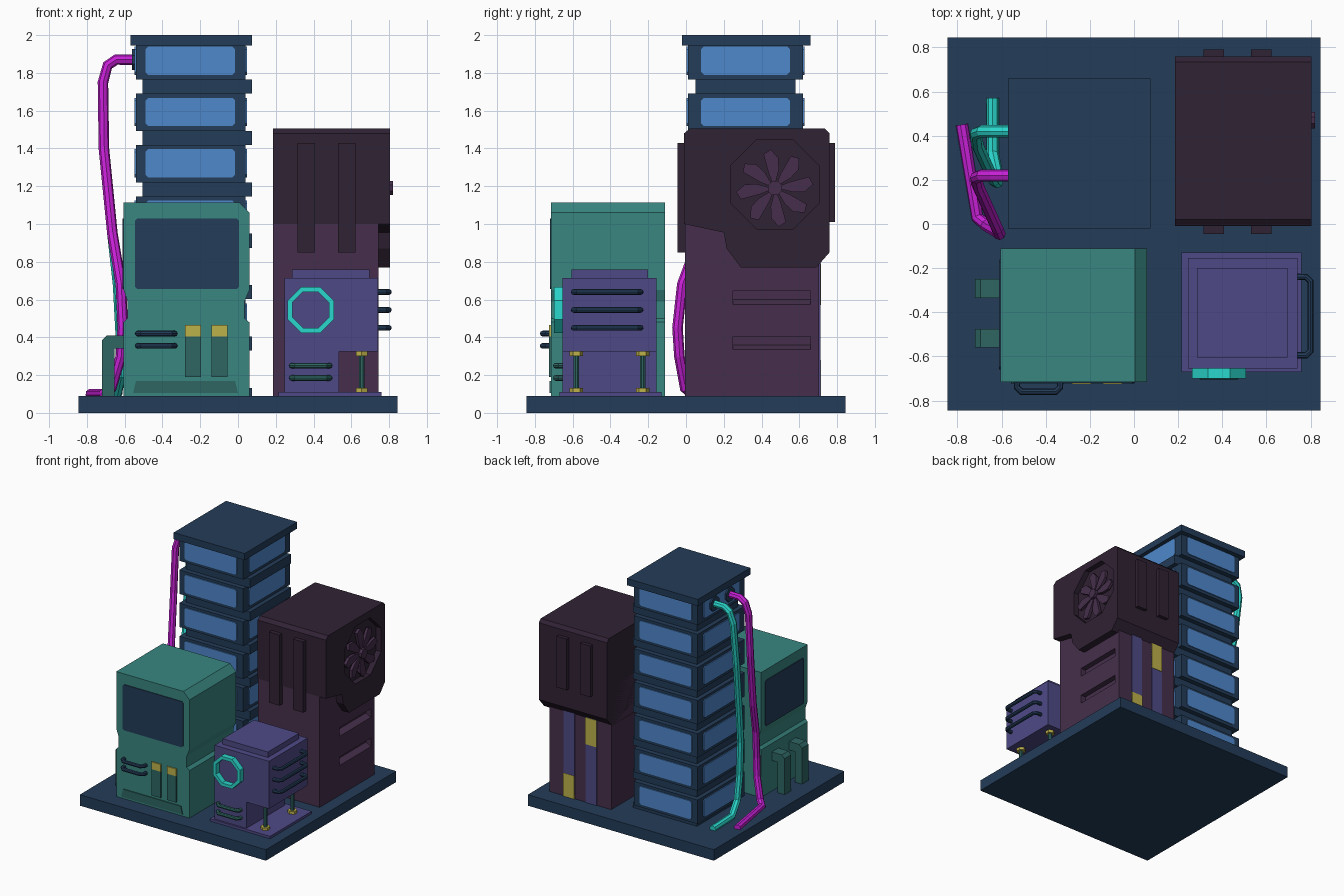
import bpy, bmesh, math

if "Cube" in bpy.data.objects:
    bpy.data.objects.remove(bpy.data.objects["Cube"])


def mat(name, r, g, b):
    lin = [((c / 255 + 0.055) / 1.055) ** 2.4 for c in (r, g, b)]
    m = bpy.data.materials.new(name)
    m.diffuse_color = (*lin, 1)
    m.use_nodes = True
    m.node_tree.nodes["Principled BSDF"].inputs["Base Color"].default_value = m.diffuse_color
    return m


NAVY = mat("navy", 35, 60, 89)
GLASS = mat("window_blue", 78, 136, 204)
GREEN = mat("sea_green", 56, 134, 128)
DKGREEN = mat("dark_green", 46, 102, 98)
PURPLE = mat("purple", 78, 73, 134)
DARK = mat("dark_plum", 48, 34, 52)
PLUM = mat("plum", 70, 47, 76)
TEAL = mat("bright_teal", 42, 215, 205)
MAGENTA = mat("magenta", 200, 32, 215)
YELLOW = mat("yellow", 190, 178, 75)


def prism(name, pts, axis, a, b, m):
    """Extrude a 2D outline along an axis from a to b."""
    put = {'x': lambda p, t: (t, p[0], p[1]),
           'y': lambda p, t: (p[0], t, p[1]),
           'z': lambda p, t: (p[0], p[1], t)}[axis]
    bm = bmesh.new()
    lo = [bm.verts.new(put(p, a)) for p in pts]
    hi = [bm.verts.new(put(p, b)) for p in pts]
    n = len(pts)
    bm.faces.new(lo)
    bm.faces.new(hi)
    for i in range(n):
        j = (i + 1) % n
        bm.faces.new((lo[i], lo[j], hi[j], hi[i]))
    bmesh.ops.recalc_face_normals(bm, faces=bm.faces)
    me = bpy.data.meshes.new(name)
    bm.to_mesh(me)
    bm.free()
    me.materials.append(m)
    ob = bpy.data.objects.new(name, me)
    bpy.context.collection.objects.link(ob)
    return ob


def rect(u0, u1, v0, v1, c=0):
    if not c:
        return [(u0, v0), (u1, v0), (u1, v1), (u0, v1)]
    return [(u0 + c, v0), (u1 - c, v0), (u1, v0 + c), (u1, v1 - c),
            (u1 - c, v1), (u0 + c, v1), (u0, v1 - c), (u0, v0 + c)]


def box(name, x0, x1, y0, y1, z0, z1, m):
    return prism(name, rect(x0, x1, y0, y1), 'z', z0, z1, m)


def ngon(cx, cy, r, n, turn=0.5):
    return [(cx + r * math.cos(math.tau * (i + turn) / n),
             cy + r * math.sin(math.tau * (i + turn) / n)) for i in range(n)]


def tube(name, pts, r, m):
    cu = bpy.data.curves.new(name, 'CURVE')
    cu.dimensions = '3D'
    cu.bevel_depth = r
    cu.bevel_resolution = 2
    cu.use_fill_caps = True
    sp = cu.splines.new('POLY')
    sp.points.add(len(pts) - 1)
    for p, co in zip(sp.points, pts):
        p.co = (*co, 1)
    tmp = bpy.data.objects.new(name + "_path", cu)
    bpy.context.collection.objects.link(tmp)
    dg = bpy.context.evaluated_depsgraph_get()
    me = bpy.data.meshes.new_from_object(tmp.evaluated_get(dg))
    bpy.data.objects.remove(tmp)
    me.materials.clear()
    me.materials.append(m)
    for p in me.polygons:
        p.use_smooth = False
    bpy.context.collection.objects.link(bpy.data.objects.new(name, me))


def handle(name, a, b, face, out, z, axis, m):
    """Bent bar from a to b, standing off a wall."""
    c = 0.02 if out > face else -0.02
    pts = [(a, face), (a, out - c), (a + .02, out), (b - .02, out), (b, out - c), (b, face)]
    tube(name, [(p, q, z) if axis == 'y' else (q, p, z) for p, q in pts], 0.015, m)


def cut(ob, cutter):
    cutter.hide_render = True
    cutter.hide_viewport = True
    md = ob.modifiers.new("cut", 'BOOLEAN')
    md.operation = 'DIFFERENCE'
    md.solver = 'EXACT'
    md.object = cutter


box("base", -.845, .845, -.845, .845, 0, .09, NAVY)

# Office tower: stacked storeys with windows on four sides
box("tower_core", -.505, .03, .05, .58, .09, 1.95, NAVY)
box("tower_roof", -.57, .075, -.02, .66, 1.945, 2, NAVY)
for i in range(7):
    z0 = 1.765 - .272 * i
    z1 = z0 + (.18 if i == 0 else .197)
    box("storey", -.54, .04, .01, .62, z0, z1, NAVY)
    box("storey_gap", -.505, .075, .05, .58, max(z0 - .075, .09), z0, NAVY)
    w0, w1 = z0 + .025, z0 + .175
    for y0, y1 in ((.003, .01), (.62, .627)):
        prism("window", rect(-.49, -.015, w0, w1, .015), 'y', y0, y1, GLASS)
    for x0, x1 in ((-.547, -.54), (.04, .047)):
        prism("window", rect(.08, .55, w0, w1, .015), 'x', x0, x1, GLASS)

# Cables from the tower roof down to the base
for y in (.22, .42):
    prism("cable_socket", ngon(y, 1.87, .06, 8), 'x', -.56, -.53, NAVY)
tube("magenta_cable", [(-.54, .22, 1.87), (-.645, .22, 1.87), (-.69, .22, 1.84), (-.715, .21, 1.75),
                       (-.71, .18, 1.4), (-.665, .08, .95), (-.62, -.02, .68), (-.61, -.045, .45),
                       (-.62, -.035, .3), (-.67, -.005, .13), (-.71, .03, .1), (-.78, .45, .1)], .028, MAGENTA)
tube("teal_cable", [(-.54, .42, 1.87), (-.645, .42, 1.87), (-.69, .42, 1.84), (-.715, .41, 1.75),
                    (-.71, .36, 1.4), (-.665, .26, .95), (-.635, .2, .68), (-.62, .19, .4),
                    (-.62, .22, .2), (-.64, .32, .11), (-.64, .57, .1)], .028, TEAL)

# Green terminal
prism("terminal_body", [(-.605, .09), (.06, .09), (.06, .48), (.035, .5), (.035, .59), (.06, .65),
                        (.06, 1.06), (.005, 1.115), (-.605, 1.115), (-.605, .65), (-.585, .59),
                        (-.585, .5), (-.605, .48)], 'y', -.715, -.11, GREEN)
prism("front_screen", rect(-.545, .005, .655, 1.03, .012), 'y', -.721, -.715, NAVY)
prism("side_screen", rect(-.66, -.16, .655, 1.03, .012), 'x', -.611, -.605, NAVY)
for z in (.355, .42):
    handle("terminal_handle", -.53, -.335, -.71, -.76, z, 'y', NAVY)
for x in (-.28, -.14):
    box("slider_track", x, x + .085, -.724, -.715, .19, .405, DKGREEN)
    box("slider_cap", x, x + .085, -.724, -.715, .405, .465, YELLOW)
prism("terminal_vent", [(-.555, .105), (0, .105), (-.015, .17), (-.54, .17)], 'y', -.722, -.715, DKGREEN)
for y in (-.56, -.335):
    prism("side_duct", [(-.72, .09), (-.655, .09), (-.655, .34), (-.6, .34), (-.6, .41),
                        (-.695, .41), (-.72, .385)], 'y', y, y + .085, DKGREEN)

# Purple generator with an open corner on two posts
box("generator_plate", .215, .76, -.67, -.13, .09, .11, PURPLE)
prism("generator_body", [(.245, .11), (.535, .11), (.535, .325), (.74, .325), (.74, .715), (.245, .715)],
      'y', -.655, -.155, PURPLE)
box("generator_lid", .285, .695, -.605, -.2, .715, .76, PURPLE)
for y in (-.58, -.23):
    prism("post", ngon(.655, y, .016, 8), 'z', .11, .325, DKGREEN)
    for z in (.11, .302):
        prism("post_nut", ngon(.655, y, .036, 6), 'z', z, z + .022, YELLOW)
for z in (.45, .545, .64):
    handle("generator_handle", -.595, -.24, .735, .80, z, 'x', NAVY)
for z in (.185, .25):
    handle("generator_rail", .285, .485, -.65, -.69, z, 'y', DKGREEN)
ring_o, ring_i = ngon(.385, .545, .132, 8), ngon(.385, .545, .104, 8)
for i in range(8):
    j = (i + 1) % 8
    prism("generator_ring", [ring_o[i], ring_o[j], ring_i[j], ring_i[i]], 'y', -.70, -.65, TEAL)

# Plum cooling tower with slots
lower = box("cooler_body", .185, .745, -.005, .705, .09, 1.1, PLUM)
for z in (.32, .56):
    slot = prism("slot_cutter", [(.70, z + .04), (.78, z - .005), (.78, z + .085), (.70, z + .085)], 'y', .25, .66, PLUM)
    cut(lower, slot)
upper = prism("cooler_head", [(-.01, 1.0), (.2, .955), (.215, .87), (.29, .77), (.69, .77), (.76, .85),
                              (.76, 1.48), (.735, 1.505), (.02, 1.505), (-.01, 1.48)], 'x', .185, .805, DARK)
cut(upper, prism("fan_cutter", ngon(.47, 1.21, .255, 8), 'x', .76, .9, DARK))
for x in (.315, .53):
    box("front_fin", x, x + .093, -.045, 0, .85, 1.43, DARK)
    box("back_fin", x, x + .093, .75, .79, 1.01, 1.43, DARK)

# Fan: hub and swept blades
prism("fan_hub", ngon(.47, 1.19, .04, 8), 'x', .75, .82, PLUM)
for i in range(8):
    t = math.tau * i / 8
    blade = [(.03, -.15), (.1, -.22), (.16, -.12), (.205, .1), (.19, .32), (.13, .35), (.08, .4), (.03, .4)]
    prism("fan_blade", [(.47 + r * math.cos(t + a), 1.19 + r * math.sin(t + a)) for r, a in blade],
          'x', .772, .795, PLUM)

# Back gauges
for x, y0, y1 in ((.515, .09, .28), (.315, .57, .79)):
    box("gauge_strip", x, x + .1, .705, .711, .09, .8, PURPLE)
    box("gauge_mark", x, x + .1, .705, .714, y0, y1, YELLOW)
